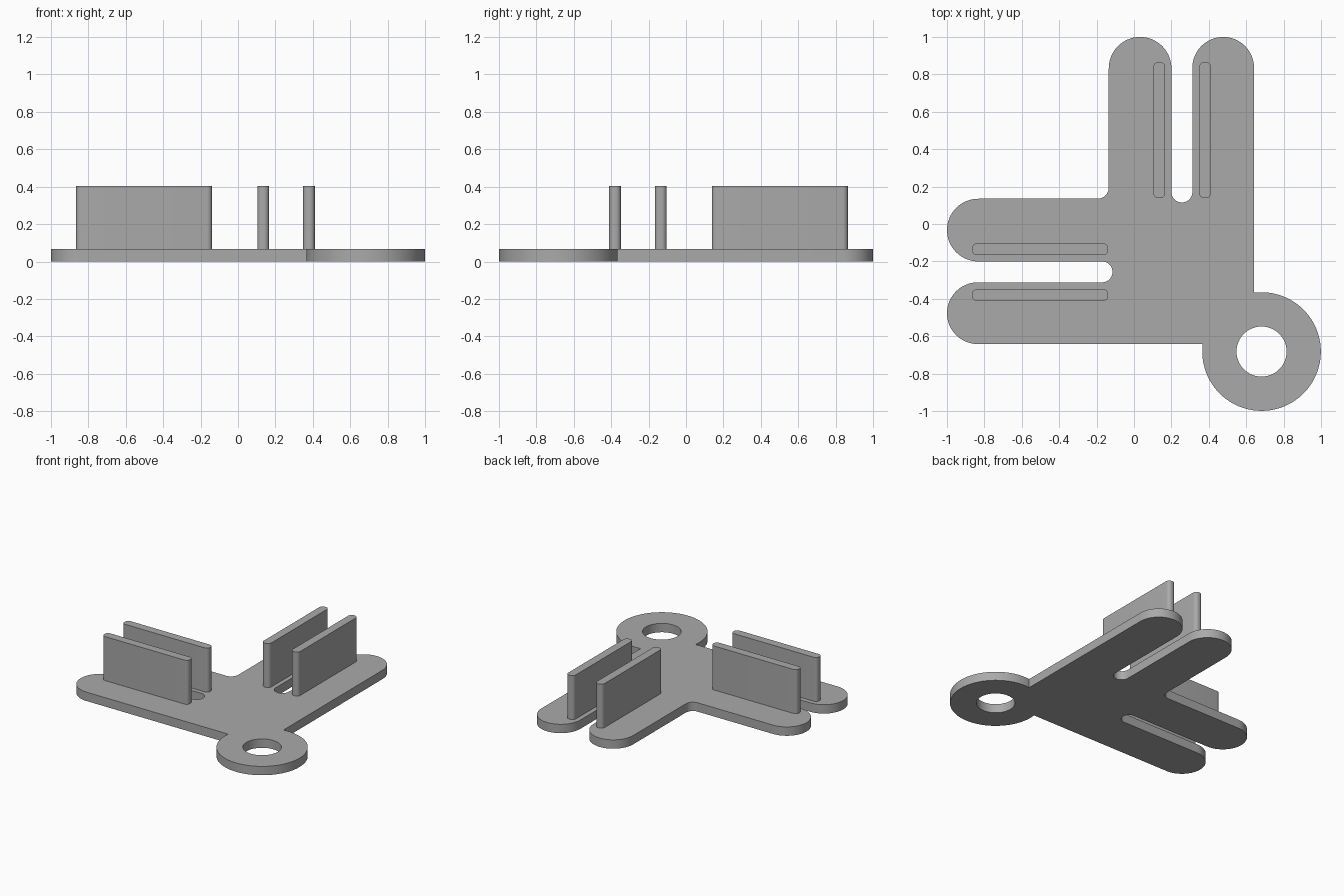
import bpy, bmesh
from math import sin, cos, acos, radians, degrees

cube = bpy.data.objects.get("Cube")
if cube:
    bpy.data.objects.remove(cube, do_unlink=True)

grey = bpy.data.materials.new("plain grey")
grey.use_nodes = True
colour = (0.4, 0.4, 0.4, 1)
grey.diffuse_color = colour
grey.node_tree.nodes["Principled BSDF"].inputs["Base Color"].default_value = colour

BASE_H, WALL_TOP = 0.068, 0.405
IN, SLOT_A, SLOT_B, OUT = -0.135, 0.2, 0.312, 0.642   # finger edges across an arm
EYE, EYE_R, HOLE_R = 0.682, 0.317, 0.134


def arc(cx, cy, r, start, end, n):
    angles = [radians(start + (end - start) * i / n) for i in range(n + 1)]
    return [(cx + r * cos(a), cy + r * sin(a)) for a in angles]


def swap(points):
    """Reflect points across the diagonal that runs through the eyelet."""
    return [(-y, -x) for x, y in reversed(points)]


def prism(name, loops, z0, z1):
    """Fill the outlines (the later ones are holes) and extrude upward."""
    bm = bmesh.new()
    for loop in loops:
        verts = [bm.verts.new((x, y, z0)) for x, y in loop]
        for a, b in zip(verts, verts[1:] + verts[:1]):
            bm.edges.new((a, b))
    bmesh.ops.triangle_fill(bm, use_beauty=True, edges=bm.edges[:])
    top = bmesh.ops.extrude_face_region(bm, geom=bm.faces[:])["geom"]
    for v in top:
        if isinstance(v, bmesh.types.BMVert):
            v.co.z = z1
    bmesh.ops.dissolve_limit(bm, angle_limit=0.001, verts=bm.verts[:], edges=bm.edges[:])
    bmesh.ops.recalc_face_normals(bm, faces=bm.faces[:])
    mesh = bpy.data.meshes.new(name)
    bm.to_mesh(mesh)
    bm.free()
    mesh.materials.append(grey)
    obj = bpy.data.objects.new(name, mesh)
    bpy.context.collection.objects.link(obj)
    bpy.ops.object.select_all(action="DESELECT")
    obj.select_set(True)
    bpy.context.view_layer.objects.active = obj
    bpy.ops.object.shade_smooth_by_angle(angle=radians(30))


# Base plate: half the outline, from the inner fillet to the far side of the eyelet
tip1, tip2 = (SLOT_A - IN) / 2, (OUT - SLOT_B) / 2
slot_r, fillet = (SLOT_B - SLOT_A) / 2, 0.06
join = degrees(acos((OUT - EYE) / EYE_R))
half = arc(IN - fillet, -IN + fillet, fillet, -45, 0, 6)
half += arc(IN + tip1, 1 - tip1, tip1, 180, 0, 32)
half += arc(SLOT_A + slot_r, 0.115 + slot_r, slot_r, 180, 360, 20)
half += arc(SLOT_B + tip2, 1 - tip2, tip2, 180, 0, 32)
half += arc(EYE, -EYE, EYE_R, join, -45, 40)
hole = arc(EYE, -EYE, HOLE_R, 0, 360, 48)[:-1]
prism("base_plate", [half + swap(half)[1:-1], hole], 0, BASE_H)

# Upright walls beside each slot, mirrored onto the second arm
for label, x0, x1 in (("inner", 0.103, 0.167), ("outer", 0.348, 0.412)):
    r, y0, y1 = 0.028, 0.138, 0.866
    wall = []
    for cx, cy, a in ((x1 - r, y1 - r, 0), (x0 + r, y1 - r, 90),
                      (x0 + r, y0 + r, 180), (x1 - r, y0 + r, 270)):
        wall += arc(cx, cy, r, a, a + 90, 8)
    prism("back_arm_" + label + "_wall", [wall], BASE_H, WALL_TOP)
    prism("right_arm_" + label + "_wall", [swap(wall)], BASE_H, WALL_TOP)
